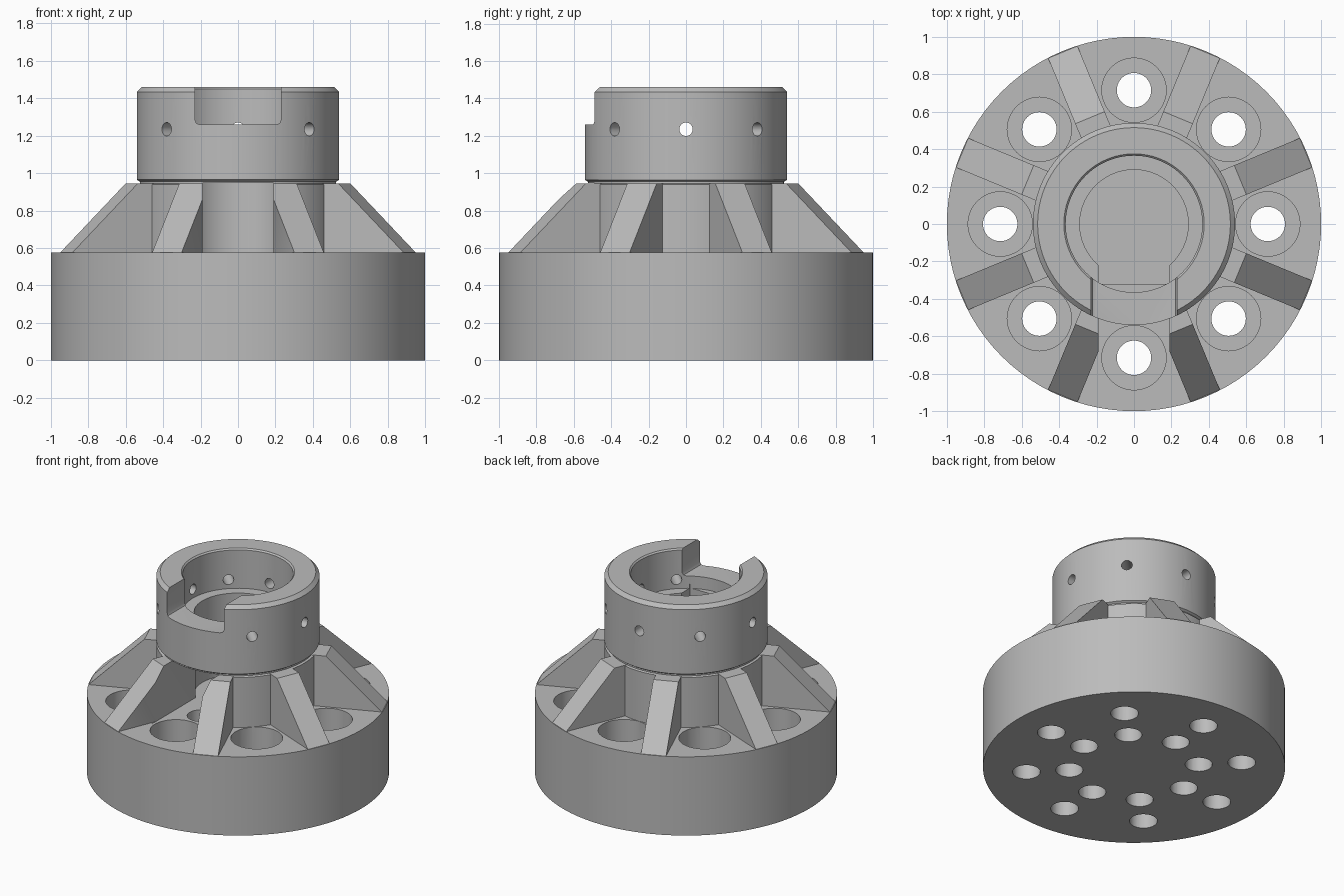
import bpy, bmesh
from math import radians, pi
from mathutils import Matrix, Vector

cube = bpy.data.objects.get("Cube")
if cube:
    bpy.data.objects.remove(cube, do_unlink=True)

metal = bpy.data.materials.new("grey_metal")
metal.use_nodes = True
metal.diffuse_color = (0.5, 0.5, 0.5, 1)
metal.node_tree.nodes["Principled BSDF"].inputs["Base Color"].default_value = (0.5, 0.5, 0.5, 1)


def make_object(name, bm):
    bmesh.ops.recalc_face_normals(bm, faces=bm.faces[:])
    mesh = bpy.data.meshes.new(name)
    bm.to_mesh(mesh)
    bm.free()
    mesh.materials.append(metal)
    obj = bpy.data.objects.new(name, mesh)
    bpy.context.collection.objects.link(obj)
    return obj


def lathe(bm, profile, steps, matrix=Matrix()):
    """Revolve (radius, height) points about z, then move the result."""
    verts = [bm.verts.new((r, 0, z)) for r, z in profile]
    edges = [bm.edges.new(pair) for pair in zip(verts, verts[1:])]
    before = set(bm.verts) - set(verts)
    bmesh.ops.spin(bm, geom=verts + edges, axis=(0, 0, 1), cent=(0, 0, 0),
                   angle=2 * pi, steps=steps)
    new = [v for v in bm.verts if v not in before]
    bmesh.ops.remove_doubles(bm, verts=new, dist=0.0001)
    new = [v for v in bm.verts if v not in before]
    bmesh.ops.transform(bm, matrix=matrix, verts=new)


def prism(bm, outline, depth, matrix=Matrix()):
    """Extrude an (x, z) outline evenly to both sides along y."""
    verts = [bm.verts.new(matrix @ Vector((x, -depth / 2, z))) for x, z in outline]
    face = bm.faces.new(verts)
    ext = bmesh.ops.extrude_face_region(bm, geom=[face])["geom"]
    moved = [v for v in ext if isinstance(v, bmesh.types.BMVert)]
    bmesh.ops.translate(bm, verts=moved, vec=matrix.to_3x3() @ Vector((0, depth, 0)))


def box(bm, x, y0, y1, z0, z1):
    prism(bm, [(-x, z0), (x, z0), (x, z1), (-x, z1)], y1 - y0,
          Matrix.Translation((0, (y0 + y1) / 2, 0)))


def turn(degrees):
    return Matrix.Rotation(radians(degrees), 4, 'Z')


def combine(target, tool, operation):
    mod = target.modifiers.new(tool.name, 'BOOLEAN')
    mod.operation, mod.solver, mod.object = operation, 'EXACT', tool
    bpy.context.view_layer.update()
    graph = bpy.context.evaluated_depsgraph_get()
    mesh = bpy.data.meshes.new_from_object(target.evaluated_get(graph))
    target.modifiers.clear()
    target.data = mesh
    bpy.data.objects.remove(tool, do_unlink=True)


# Turned body: flange, column, collar, stepped bore
bm = bmesh.new()
lathe(bm, [(0, 0), (1, 0), (1, .575), (.54, .575), (.54, .94), (.525, .945),
           (.525, .955), (.54, .965), (.54, 1.435), (.515, 1.46), (.375, 1.46),
           (.365, 1.45), (.365, 1.17), (.29, 1.17), (.29, .574), (0, .574)], 96)
body = make_object("flanged_hub", bm)

# Sloping ribs between the bolt holes
bm = bmesh.new()
for i in range(8):
    prism(bm, [(.4, .5), (.994, .5), (.994, .575), (.615, .945), (.4, .945)],
          .17, turn(22.5 + 45 * i))
combine(body, make_object("ribs", bm), 'UNION')

# Side slot that opens the column and trims the front ribs
bm = bmesh.new()
box(bm, .19, -.72, -.1, .574, .947)
combine(body, make_object("side_slot", bm), 'DIFFERENCE')

# Upper part of the keyhole slot through the bore ledge
bm = bmesh.new()
box(bm, .19, -.32, -.1, .9, 1.2)
combine(body, make_object("ledge_slot", bm), 'DIFFERENCE')

# Collar notch with rounded lower corners
bm = bmesh.new()
prism(bm, [(-.23, 1.6), (-.23, 1.285), (-.222, 1.267), (-.205, 1.26),
           (.205, 1.26), (.222, 1.267), (.23, 1.285), (.23, 1.6)],
      .6, Matrix.Translation((0, -.5, 0)))
combine(body, make_object("collar_notch", bm), 'DIFFERENCE')

# Counterbored bolt holes, inner holes from below, radial pin holes
bm = bmesh.new()
for i in range(8):
    spin = turn(45 * i - 90)
    lathe(bm, [(0, -.1), (.092, -.1), (.092, .28), (.172, .28), (.172, .6), (0, .6)],
          40, spin @ Matrix.Translation((.715, 0, 0)))
    lathe(bm, [(0, -.1), (.09, -.1), (.09, .6), (0, .6)],
          32, spin @ Matrix.Translation((.43, 0, 0)))
    if i:
        lathe(bm, [(0, .3), (.036, .3), (.036, .6), (0, .6)], 20,
              spin @ Matrix.Translation((0, 0, 1.235)) @ Matrix.Rotation(pi / 2, 4, 'Y'))
combine(body, make_object("holes", bm), 'DIFFERENCE')

# Smooth turned surfaces, keep machined edges crisp
bpy.ops.object.select_all(action='DESELECT')
body.select_set(True)
bpy.context.view_layer.objects.active = body
bpy.ops.object.shade_smooth_by_angle(angle=radians(25))
